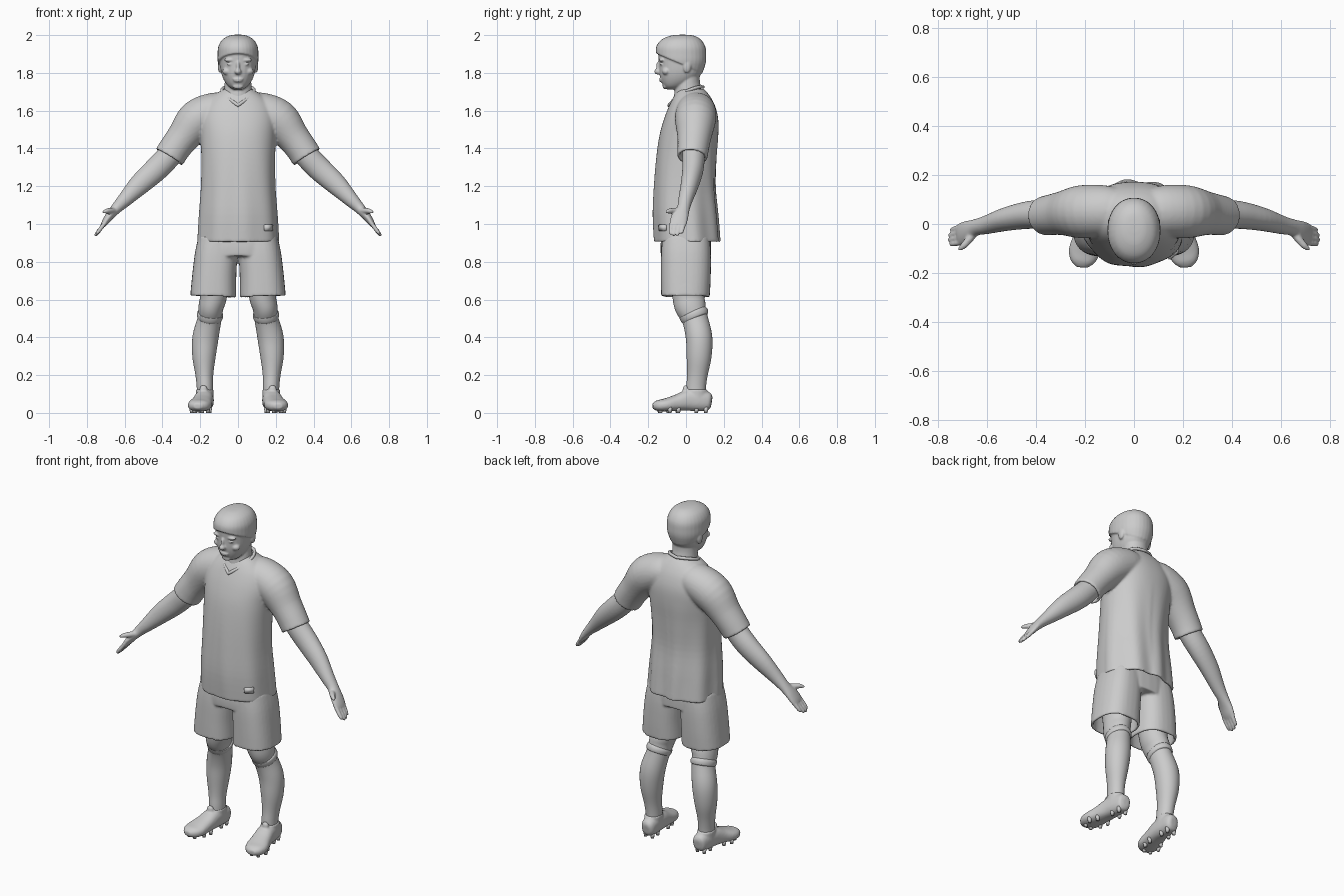
import bpy, bmesh, math
from mathutils import Vector, Matrix

if "Cube" in bpy.data.objects:
    bpy.data.objects.remove(bpy.data.objects["Cube"])


def to_object(name, bm):
    bmesh.ops.recalc_face_normals(bm, faces=bm.faces)
    me = bpy.data.meshes.new(name)
    bm.to_mesh(me)
    bm.free()
    for p in me.polygons:
        p.use_smooth = True
    ob = bpy.data.objects.new(name, me)
    bpy.context.collection.objects.link(ob)
    return ob


def spline(rows, sub):
    # Catmull-Rom through rows of numbers
    rows = [tuple(r) for r in rows]
    out = []
    for i in range(len(rows) - 1):
        p0, p1, p2 = rows[max(i - 1, 0)], rows[i], rows[i + 1]
        p3 = rows[min(i + 2, len(rows) - 1)]
        for k in range(sub):
            t = k / sub
            out.append([0.5 * (2 * b + (c - a) * t + (2 * a - 5 * b + 4 * c - d) * t * t
                               + (3 * b - a - 3 * c + d) * t ** 3)
                        for a, b, c, d in zip(p0, p1, p2, p3)])
    return out + [list(rows[-1])]


def loft(name, rows, n=32, sub=4, power=2.0, side=(0, 1, 0), direction=None, hem=None):
    # rows: x, y, z, half width, half depth; hem: cloth thickness, hollow depth
    rows = spline(rows, sub)
    cs = [Vector(r[:3]) for r in rows]
    rings = []
    for i, r in enumerate(rows):
        t = Vector(direction) if direction else (cs[min(i + 1, len(cs) - 1)] - cs[max(i - 1, 0)]).normalized()
        rings.append((cs[i], t, r[3], r[4]))
    if hem:
        c, t, a, b = rings[-1]
        th, depth = hem
        rings += [(c, t, a - th, b - th), (c - t * depth, t, a - th, b - th)]
    bm = bmesh.new()
    loops = []
    for c, t, a, b in rings:
        u = Vector(side).cross(t).normalized()
        v = t.cross(u)
        loop = []
        for k in range(n):
            co, si = math.cos(2 * math.pi * k / n), math.sin(2 * math.pi * k / n)
            x = math.copysign(abs(co) ** (2 / power), co)
            y = math.copysign(abs(si) ** (2 / power), si)
            loop.append(bm.verts.new(c + u * a * x + v * b * y))
        loops.append(loop)
    for p, q in zip(loops, loops[1:]):
        for k in range(n):
            bm.faces.new((p[k], p[(k + 1) % n], q[(k + 1) % n], q[k]))
    bm.faces.new(loops[0])
    bm.faces.new(loops[-1])
    return to_object(name, bm)


def stack(name, rows, **kw):
    # rows from top to bottom: z, front y, back y, half width
    return loft(name, [(0, (f + b) / 2, z, w, (b - f) / 2) for z, f, b, w in rows],
                direction=(0, 0, -1), **kw)


def blob(center, size):
    bm = bmesh.new()
    bmesh.ops.create_uvsphere(bm, u_segments=20, v_segments=12, radius=1,
                              matrix=Matrix.Translation(center) @ Matrix.Diagonal((*size, 1)))
    return to_object("blob", bm)


def mirror(ob):
    ob.modifiers.new("Mirror", 'MIRROR')
    return ob


def blend(name, obs, voxel, smooth):
    # fuse overlapping parts into one soft surface
    bpy.ops.object.select_all(action='DESELECT')
    for o in obs:
        o.select_set(True)
    bpy.context.view_layer.objects.active = obs[0]
    bpy.ops.object.join()
    ob = obs[0]
    ob.name = name
    m = ob.modifiers.new("Fuse", 'REMESH')
    m.mode, m.voxel_size, m.use_smooth_shade = 'VOXEL', voxel, True
    m = ob.modifiers.new("Soften", 'SMOOTH')
    m.factor, m.iterations = 0.5, smooth
    return ob


# shirt: torso with soft folds, plus hollow sleeves
torso = stack("torso", [
    (1.715, -.04, .095, .075), (1.68, -.062, .125, .13), (1.63, -.087, .152, .18),
    (1.56, -.115, .17, .203), (1.47, -.14, .171, .2), (1.35, -.157, .162, .195),
    (1.2, -.169, .156, .196), (1.05, -.175, .168, .206), (.905, -.168, .178, .214)],
    n=96, power=2.25, hem=(.016, .05))
for v in torso.data.vertices:
    x, y, z = v.co
    fade = min(max((1.5 - z) / .5, 0), 1)
    ang = math.atan2(y, x)
    amp = .007 if y > 0 else .003
    v.co *= 1
    k = 1 + fade * amp / .19 * math.sin(8 * ang + 2.5 * (z - 1) * (1 if x > 0 else -1))
    v.co.x, v.co.y = x * k, y * k
sleeves = [loft("sleeve", [
    (s * .05, .05, 1.61, .08, .09), (s * .12, .053, 1.597, .1, .105), (s * .215, .05, 1.55, .108, .108),
    (s * .29, .044, 1.46, .088, .09), (s * .335, .038, 1.4, .083, .083), (s * .365, .033, 1.353, .083, .08)],
    hem=(.015, .06)) for s in (1, -1)]
blend("shirt", [torso] + sleeves, .0075, 5)

# V-shaped collar band
cu = bpy.data.curves.new("collar", 'CURVE')
cu.dimensions, cu.bevel_depth, cu.bevel_resolution = '3D', .009, 3
half = spline([(0, .09, 1.725), (.06, .068, 1.725), (.085, .015, 1.708), (.06, -.048, 1.672), (0, -.09, 1.628)], 5)
pts = half + [(-x, y, z) for x, y, z in half[-2:0:-1]]
sp = cu.splines.new('POLY')
sp.points.add(len(pts) - 1)
for p, q in zip(sp.points, pts):
    p.co = (*q, 1)
sp.use_cyclic_u = True
bpy.context.collection.objects.link(bpy.data.objects.new("collar", cu))

# small plain patch near the hem
bm = bmesh.new()
bmesh.ops.create_cube(bm, size=1, matrix=Matrix.Translation((.16, -.123, .98))
                      @ Matrix.Rotation(.7, 4, 'Z') @ Matrix.Diagonal((.055, .02, .035, 1)))
bmesh.ops.bevel(bm, geom=bm.edges[:], offset=.004, segments=2, affect='EDGES')
to_object("hem_patch", bm)

# shorts: hips and two hollow legs
hips = stack("hips", [(.95, -.13, .13, .2), (.88, -.135, .132, .214), (.83, -.133, .131, .2)], power=2.4)
short_legs = [loft("short_leg", [
    (s * .108, 0, .93, .1, .125), (s * .116, 0, .84, .112, .132), (s * .126, -.001, .72, .117, .132),
    (s * .131, -.003, .615, .122, .129)], power=2.5, hem=(.014, .1)) for s in (1, -1)]
blend("shorts", [hips] + short_legs, .0075, 4)

# legs and sock cuffs
mirror(loft("leg", [
    (.125, 0, .76, .085, .09), (.13, .012, .62, .072, .084), (.143, .024, .56, .066, .082),
    (.15, .047, .5, .063, .069), (.172, .069, .4, .069, .07), (.18, .069, .3, .062, .066),
    (.178, .06, .2, .047, .054), (.175, .053, .13, .043, .052), (.175, .053, .06, .043, .05)]))
mirror(loft("sock_cuff", [
    (.146, .037, .532, .06, .07), (.147, .04, .525, .069, .078), (.149, .046, .505, .068, .075),
    (.15, .05, .495, .06, .066)]))

# shoes with ankle opening, tongue and studs
foot = loft("foot", [
    (.17, .136, .058, .018, .025), (.17, .122, .06, .038, .047), (.175, .07, .066, .047, .056),
    (.18, .01, .066, .051, .055), (.19, -.05, .053, .056, .043), (.203, -.11, .042, .063, .034),
    (.21, -.152, .038, .05, .028), (.213, -.177, .036, .022, .014)], power=2.4, side=(0, 0, 1))
ankle = loft("ankle", [
    (.176, .055, .06, .048, .06), (.176, .055, .1, .047, .06), (.176, .055, .125, .047, .057)],
    direction=(0, 0, 1))
tongue = blob((.183, -.002, .125), (.022, .016, .022))
mirror(blend("shoe", [foot, ankle, tongue], .006, 4))
bm = bmesh.new()
for x, y in [(.15, .105), (.195, .105), (.15, .055), (.2, .055), (.15, -.045), (.225, -.04),
             (.16, -.095), (.245, -.085), (.19, -.14), (.23, -.135)]:
    bmesh.ops.create_cone(bm, cap_ends=True, segments=12, radius1=.009, radius2=.013, depth=.03,
                          matrix=Matrix.Translation((x, y, .015)))
mirror(to_object("studs", bm))

# arm and hand
arm = [loft("arm", [
    (.28, .045, 1.47, .06, .06), (.365, .04, 1.36, .064, .06), (.435, .036, 1.288, .064, .056),
    (.52, .02, 1.21, .056, .048), (.6, -.003, 1.128, .039, .038), (.645, -.014, 1.082, .029, .034),
    (.678, -.03, 1.045, .023, .044), (.702, -.04, 1.012, .018, .046), (.716, -.045, .992, .012, .043)])]
for i, length in enumerate((.9, 1.02, 1.0, .85)):
    o = -.033 + .022 * i
    base, tip = Vector((.7, -.042 + o, 1.012)), Vector((.756, -.056 + o * .85, .938))
    end = base.lerp(tip, length)
    arm.append(loft("finger", [(*base, .011, .011), (*base.lerp(end, .55), .0115, .0115),
                               (*base.lerp(end, .9), .009, .009), (*end, .004, .004)], n=12))
arm.append(loft("thumb", [(.65, -.03, 1.07, .018, .018), (.675, -.066, 1.07, .016, .016),
                          (.697, -.09, 1.068, .013, .013), (.716, -.106, 1.062, .006, .006)], n=12))
mirror(blend("arm", arm, .005, 4))

# head: skull, neck, hair cap and facial features
skull = stack("skull", [
    (1.99, -.06, .03, .035), (1.972, -.105, .07, .072), (1.94, -.137, .094, .094), (1.9, -.146, .099, .098),
    (1.85, -.143, .096, .096), (1.8, -.141, .084, .089), (1.76, -.132, .05, .074),
    (1.73, -.118, 0, .052), (1.712, -.1, -.03, .025)], power=2.15)
neck = stack("neck", [(1.82, -.05, .075, .07), (1.76, -.052, .073, .07), (1.71, -.06, .082, .073),
                      (1.6, -.07, .1, .085)])
hair = stack("hair", [
    (2.002, -.035, 0, .02), (1.996, -.085, .045, .05), (1.975, -.131, .08, .084), (1.94, -.157, .102, .104),
    (1.9, -.16, .107, .108), (1.85, -.155, .104, .106), (1.78, -.14, .08, .085)], power=2.1)
bm = bmesh.new()
bm.from_mesh(hair.data)
cut = bmesh.ops.bisect_plane(bm, geom=bm.verts[:] + bm.edges[:] + bm.faces[:], plane_co=(0, -.15, 1.9),
                             plane_no=(0, -.42, -1), clear_outer=True)
bmesh.ops.edgeloop_fill(bm, edges=[e for e in cut['geom_cut'] if isinstance(e, bmesh.types.BMEdge)])
bmesh.ops.recalc_face_normals(bm, faces=bm.faces)
bm.to_mesh(hair.data)
bm.free()
features = [blob((0, -.147, 1.807), (.018, .021, .016)), blob((0, -.14, 1.832), (.011, .018, .034)),
            blob((0, -.132, 1.767), (.028, .011, .006)), blob((0, -.131, 1.757), (.024, .01, .006)),
            blob((0, -.112, 1.729), (.028, .012, .015))]
for s in (1, -1):
    features += [blob((s * .042, -.128, 1.868), (.032, .015, .01)), blob((s * .04, -.131, 1.846), (.018, .008, .006)),
                 blob((s * .055, -.105, 1.808), (.028, .022, .02)), blob((s * .095, .005, 1.835), (.012, .022, .035))]
blend("head", [skull, neck, hair] + features, .005, 3)
